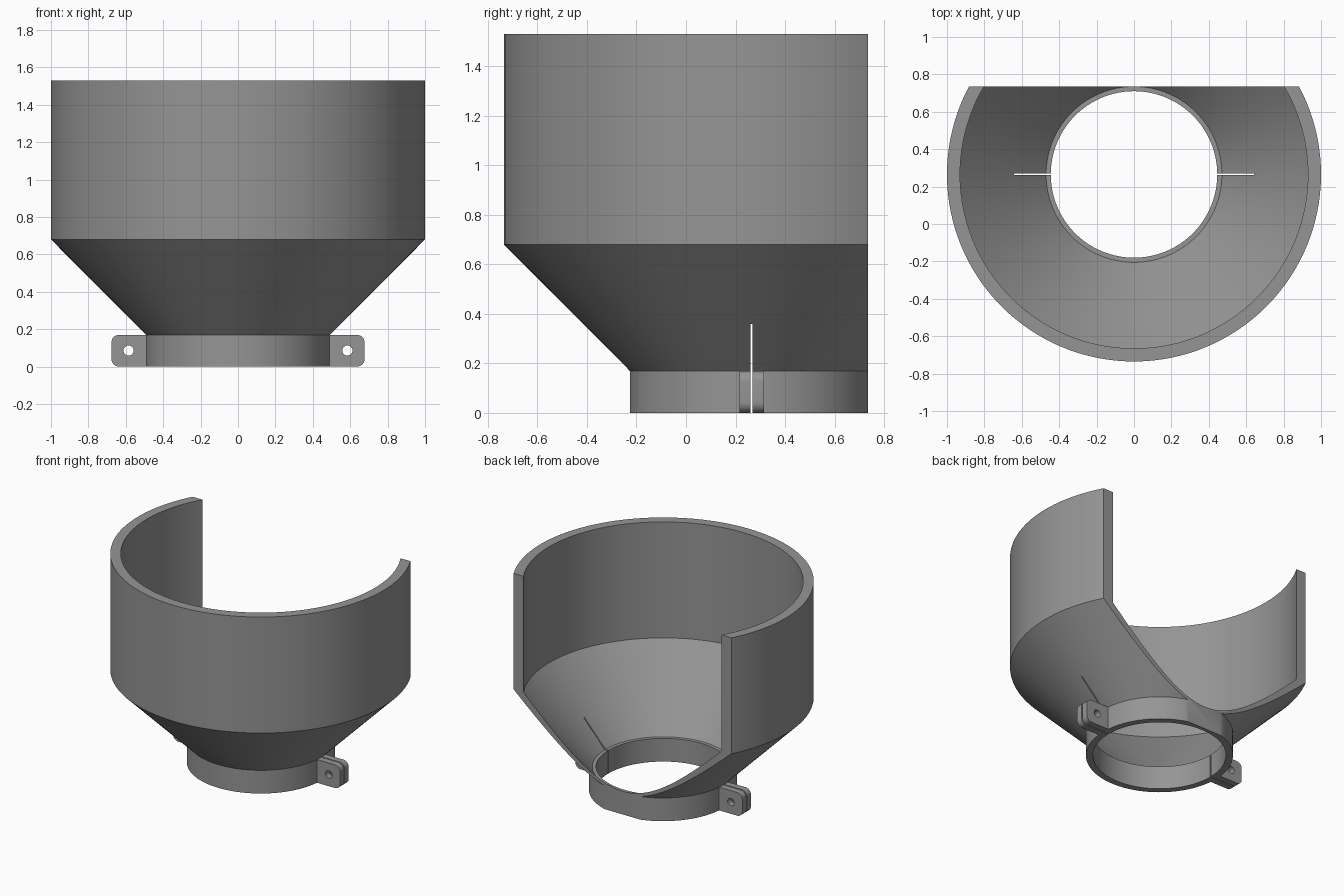
import bpy, bmesh, math

if "Cube" in bpy.data.objects:
    bpy.data.objects.remove(bpy.data.objects["Cube"])

AXIS_Y = 0.265      # centre line of the round body
BACK_Y = 0.735      # flat cut at the back
GAP = 0.008         # width of the clamp slit
SEG = 128

grey = bpy.data.materials.new("plain grey")
grey.diffuse_color = (0.3, 0.3, 0.3, 1)
grey.use_nodes = True
grey.node_tree.nodes["Principled BSDF"].inputs["Base Color"].default_value = grey.diffuse_color


def make_object(name, bm):
    bmesh.ops.recalc_face_normals(bm, faces=bm.faces)
    me = bpy.data.meshes.new(name)
    bm.to_mesh(me)
    bm.free()
    me.materials.append(grey)
    ob = bpy.data.objects.new(name, me)
    bpy.context.collection.objects.link(ob)
    return ob


def lathe(name, profile):
    """Closed ring from a closed (radius, z) profile."""
    bm = bmesh.new()
    rings = []
    for i in range(SEG):
        a = 2 * math.pi * i / SEG
        rings.append([bm.verts.new((r * math.cos(a), AXIS_Y + r * math.sin(a), z))
                      for r, z in profile])
    n = len(profile)
    for i in range(SEG):
        p, q = rings[i], rings[(i + 1) % SEG]
        for j in range(n):
            k = (j + 1) % n
            bm.faces.new((p[j], q[j], q[k], p[k]))
    return make_object(name, bm)


def prism(name, outline, y0, y1):
    """Extrude an (x, z) outline along y."""
    bm = bmesh.new()
    a = [bm.verts.new((x, y0, z)) for x, z in outline]
    b = [bm.verts.new((x, y1, z)) for x, z in outline]
    bm.faces.new(a)
    bm.faces.new(b)
    for i in range(len(a)):
        j = (i + 1) % len(a)
        bm.faces.new((a[i], a[j], b[j], b[i]))
    return make_object(name, bm)


def arc(cx, cz, r, a0, a1, n):
    return [(cx + r * math.cos(math.radians(a0 + (a1 - a0) * i / n)),
             cz + r * math.sin(math.radians(a0 + (a1 - a0) * i / n)))
            for i in range(n + 1)]


def cut(ob, cutter):
    cutter.hide_render = True
    cutter.hide_viewport = True
    mod = ob.modifiers.new("cut", 'BOOLEAN')
    mod.operation = 'DIFFERENCE'
    mod.solver = 'EXACT'
    mod.object = cutter


def finish(ob):
    """Apply modifiers, then smooth the round faces."""
    bpy.ops.object.select_all(action='DESELECT')
    bpy.context.view_layer.objects.active = ob
    ob.select_set(True)
    for m in list(ob.modifiers):
        bpy.ops.object.modifier_apply(modifier=m.name)
    bpy.ops.object.shade_smooth_by_angle(angle=math.radians(30))


# Hopper: collar, cone and wide wall in one shell
hopper = lathe("hopper", [(0.445, 0), (0.492, 0), (0.492, 0.17), (1.0, 0.68),
                          (1.0, 1.53), (0.93, 1.53), (0.93, 0.68),
                          (0.47, 0.17), (0.445, 0.17)])

# Flat open back
back = prism("back_cutter", [(-1.5, -0.5), (1.5, -0.5), (1.5, 2), (-1.5, 2)],
             BACK_Y, 2)
cut(hopper, back)

# Clamp slit through collar and lower cone
slit = prism("slit_cutter", [(-0.68, -0.1), (0.68, -0.1), (0.68, 0.36), (-0.68, 0.36)],
             AXIS_Y - GAP / 2, AXIS_Y + GAP / 2)
cut(hopper, slit)
finish(hopper)

# Clamp ears: a pair of drilled plates on each side
for side, s in (("left", -1), ("right", 1)):
    outline = ([(0.465, 0)] + arc(0.635, 0.042, 0.042, -90, 0, 8)
               + arc(0.635, 0.128, 0.042, 0, 90, 8) + [(0.465, 0.17)])
    hole = arc(0.585, 0.086, 0.027, 0, 360, 24)[:-1]
    drill = prism(side + "_hole_cutter", [(s * x, z) for x, z in hole], 0, 0.6)
    for place, t in (("front", -1), ("back", 1)):
        ear = prism(f"{side}_{place}_clamp_ear", [(s * x, z) for x, z in outline],
                    AXIS_Y + t * GAP / 2, AXIS_Y + t * 0.05)
        cut(ear, drill)
        finish(ear)
